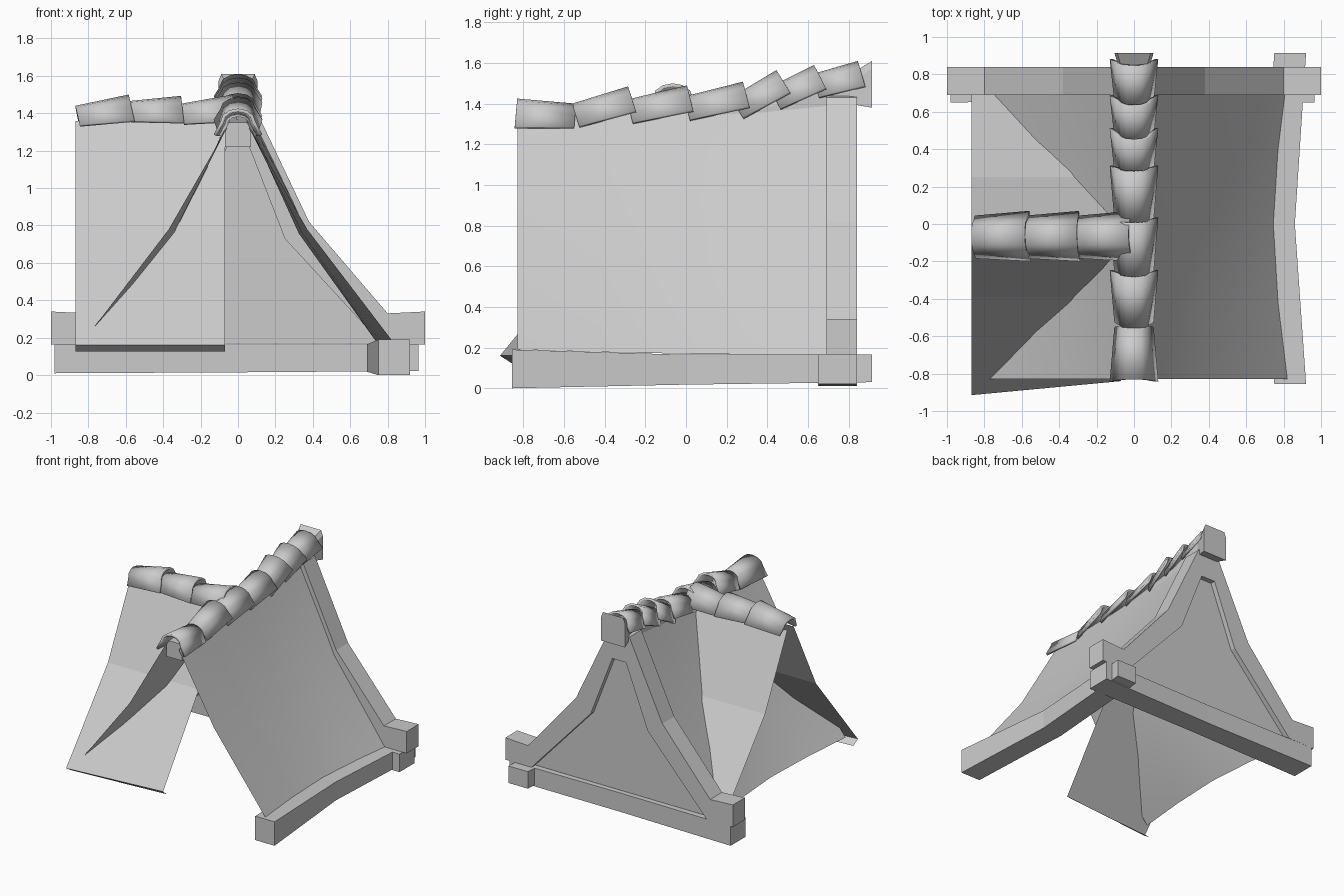
import bpy, bmesh
from mathutils import Vector, Matrix
from math import sin, cos, pi, atan2

if "Cube" in bpy.data.objects:
    bpy.data.objects.remove(bpy.data.objects["Cube"])


def loft(name, sections, closed=True, smooth=False):
    """Skin a list of equal-length point rings; closed rings get end caps."""
    bm = bmesh.new()
    rings = [[bm.verts.new(p) for p in s] for s in sections]
    n = len(rings[0])
    for a, b in zip(rings, rings[1:]):
        for i in range(n if closed else n - 1):
            j = (i + 1) % n
            bm.faces.new((a[i], a[j], b[j], b[i]))
    if closed:
        bm.faces.new(rings[0])
        bm.faces.new(rings[-1])
    bmesh.ops.recalc_face_normals(bm, faces=bm.faces)
    if not closed and sum(f.normal.z for f in bm.faces) < 0:
        bmesh.ops.reverse_faces(bm, faces=bm.faces)
    me = bpy.data.meshes.new(name)
    bm.to_mesh(me)
    bm.free()
    ob = bpy.data.objects.new(name, me)
    bpy.context.collection.objects.link(ob)
    if smooth:
        me.shade_smooth()
    return ob


def smooth_by_angle(ob, angle=0.6):
    bpy.ops.object.select_all(action='DESELECT')
    ob.select_set(True)
    bpy.context.view_layer.objects.active = ob
    bpy.ops.object.shade_smooth_by_angle(angle=angle)


def rect_x(y, x0, x1, z0, z1):
    return [(x0, y, z0), (x1, y, z0), (x1, y, z1), (x0, y, z1)]


# Main roof slopes: bowed inwards halfway along the ridge
for side, label in ((1, "right"), (-1, "left")):
    secs = []
    for y, bow, top, foot in ((-.83, 0, 1.32, .19), (-.42, .05, 1.34, .178), (0, .075, 1.36, .17),
                              (.4, .05, 1.38, .165), (.8, 0, 1.42, .165)):
        secs.append([(side * .06, y, top), (side * (.37 - bow * .6), y, .78 - bow * .3),
                     (side * (.82 - bow), y, foot)])
    smooth_by_angle(loft(label + "_roof_slope", secs, closed=False))

# Side gable slopes: crossing the left main slope, with a small folded eave
for side, label in ((-1, "front"), (1, "back")):
    secs = []
    for x, pull in ((-.87, 0), (-.07, .075)):
        prof = [(.04, 1.36), (.32, .80), (.845 - pull, .16), (.79 - pull * .8, .125)]
        secs.append([(x, -.07 + side * o, z) for o, z in prof])
    loft("gable_" + label + "_slope", secs, closed=False)

# Rear bargeboards with outward-turned feet
board = [(0, 1.46), (.09, 1.43), (.38, .82), (.8, .33), (1, .34),
         (1, .165), (.77, .165), (.25, .73), (.06, 1.22), (0, 1.22)]
for s, label in ((1, "right"), (-1, "left")):
    loft(label + "_bargeboard", [[(s * x, y, z) for x, z in board] for y in (.69, .84)])

# Rear gable wall
wall = [(0, 1.35), (.10, 1.25), (.3, .76), (.8, .17)]
pts = wall + [(-x, z) for x, z in reversed(wall[1:])]
loft("rear_wall", [[(x, y, z) for x, z in pts] for y in (.74, .80)])

# Foot beams along the rear and the right side
loft("rear_beam", [[(x, y0, z0), (x, y1, z0), (x, y1, .165), (x, y0, .165)]
                   for x, y0, y1, z0 in ((-.98, .65, .84, .01), (0, .66, .83, .015), (.965, .65, .84, .022))])
loft("side_beam", [rect_x(-.855, .75, .92, 0, .19), rect_x(0, .69, .86, .018, .165),
                   rect_x(.915, .75, .92, .03, .165)])

# Ridge beam, rising and flaring at the rear end
loft("ridge_beam", [[(-w, y, z0), (w, y, z0), (w, y, z1 - .04), (w * t, y, z1), (-w * t, y, z1), (-w, y, z1 - .04)]
                    for y, w, z0, z1, t in ((-.8, .07, 1.22, 1.35, .7), (0, .07, 1.25, 1.37, .7),
                                            (.5, .07, 1.30, 1.44, .7), (.8, .07, 1.40, 1.54, .8),
                                            (.915, .105, 1.38, 1.61, .85))])


def arch(w, h):
    """Ridge tile cross-section: rounded crown with splayed sides."""
    prof = [(-w, 0)]
    prof += [(w * .72 * cos(a), h * (.5 + .5 * sin(a))) for a in [pi * (1 - k / 6) for k in range(7)]]
    return prof + [(w, 0)]


def tile(name, start, end, w0, w1, h0=.115, h1=.125):
    """Ridge tile from the start crown point to the end crown point."""
    start, end = Vector(start), Vector(end)
    d = (end - start).normalized()
    across = d.cross(Vector((0, 0, 1))).normalized()
    up = across.cross(d)
    secs = [[p + across * u + up * (v - h) for u, v in arch(w, h)]
            for p, w, h in ((start, w0, h0), (end, w1, h1))]
    ob = loft(name, secs, closed=False)
    smooth_by_angle(ob)
    m = ob.modifiers.new("thickness", 'SOLIDIFY')
    m.thickness = .018
    m.offset = -1


# Main ridge tiles: (start y, crown z, end y, crown z)
tile("ridge_tile_1", (0, -.54, 1.40), (0, -.83, 1.425), .105, .13, .115, .14)
main = [(-.56, 1.40, -.285, 1.485), (-.29, 1.42, .005, 1.49), (-.01, 1.435, .28, 1.508),
        (.22, 1.43, .445, 1.565), (.41, 1.48, .63, 1.59), (.62, 1.545, .845, 1.61)]
for i, (y0, z0, y1, z1) in enumerate(main):
    tile("ridge_tile_%d" % (i + 2), (0, y0, z0), (0, y1, z1), .105, .13)

# Side gable ridge tiles
gable = [(-.87, 1.44, -.585, 1.50), (-.585, 1.465, -.305, 1.493), (-.31, 1.45, -.03, 1.50)]
for i, (x0, z0, x1, z1) in enumerate(gable):
    tile("gable_ridge_tile_%d" % (i + 1), (x0, -.07, z0), (x1, -.065, z1), .115, .135, .105, .14)
